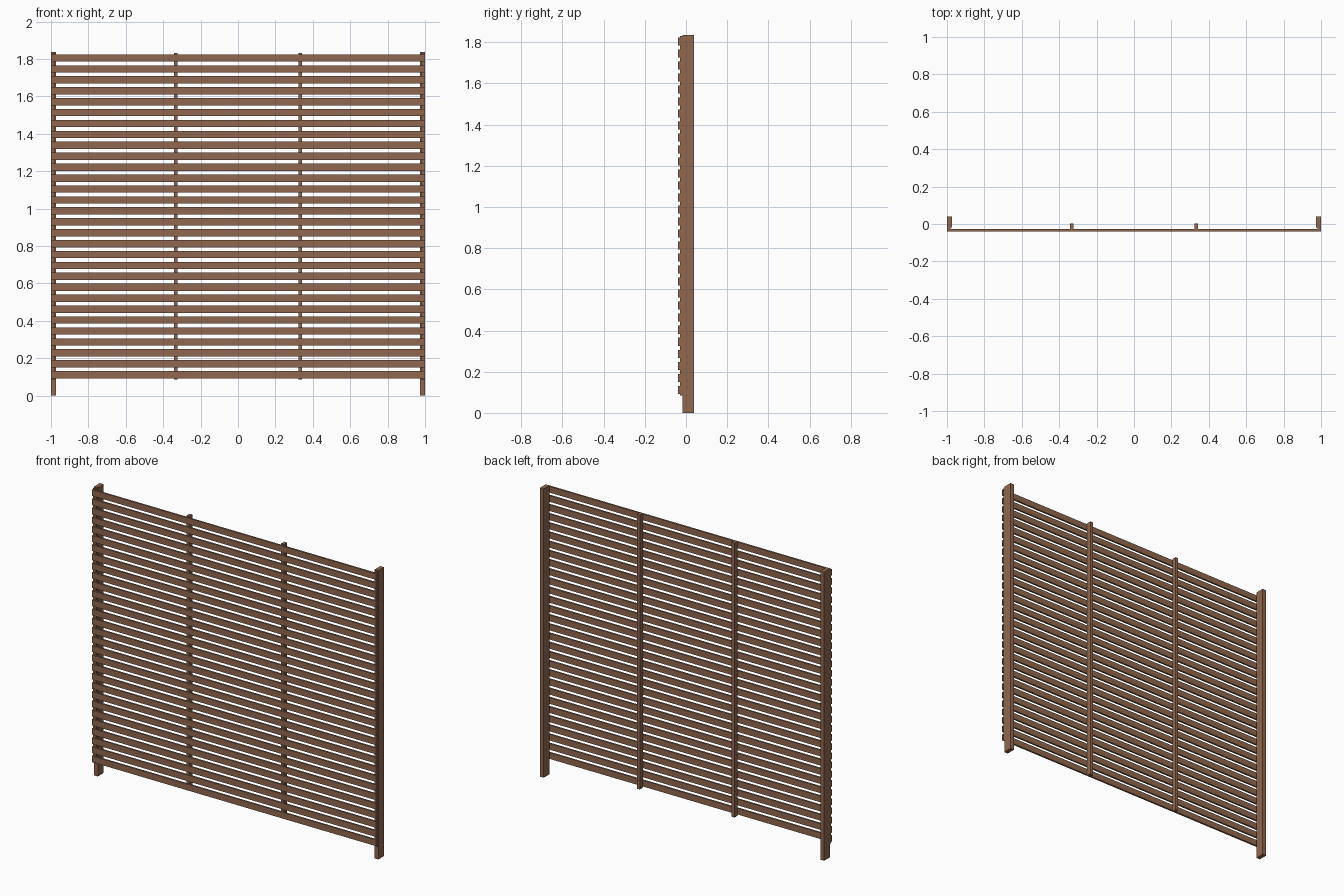
import bpy

cube = bpy.data.objects.get("Cube")
if cube:
    bpy.data.objects.remove(cube, do_unlink=True)

wood = bpy.data.materials.new("brown wood")
wood.use_nodes = True
colour = (0.28, 0.14, 0.08, 1)
wood.diffuse_color = colour
wood.node_tree.nodes["Principled BSDF"].inputs["Base Color"].default_value = colour


def box(name, x, y, z):
    """Add a box from (low, high) ranges along each axis."""
    ranges = (x, y, z)
    bpy.ops.mesh.primitive_cube_add(size=1, location=[(a + b) / 2 for a, b in ranges])
    obj = bpy.context.object
    obj.name = name
    obj.scale = [b - a for a, b in ranges]
    bpy.ops.object.transform_apply(location=False, rotation=False, scale=True)
    obj.data.materials.append(wood)
    return obj


SLAT_COUNT = 30
SLAT_HEIGHT = 0.039
FIRST_Z, LAST_Z = 0.112, 1.805
SLAT_BACK = -0.028
POST_FRONT = -0.018
BATTEN_Z = (0.085, 1.831)

# Horizontal slats across the front
step = (LAST_Z - FIRST_Z) / (SLAT_COUNT - 1)
for i in range(SLAT_COUNT):
    z = FIRST_Z + i * step
    box(f"slat_{i + 1}", (-1, 1), (-0.04, SLAT_BACK),
        (z - SLAT_HEIGHT / 2, z + SLAT_HEIGHT / 2))

for side, name in ((-1, "right"), (1, "left")):
    def span(a, b):
        return tuple(sorted((side * a, side * b)))

    # End post, thin edge batten in front of it, and inner batten
    box(f"{name}_post", span(0.973, 1), (POST_FRONT, 0.04), (0, 1.836))
    box(f"{name}_edge_batten", span(0.98, 0.999), (SLAT_BACK, POST_FRONT), BATTEN_Z)
    box(f"{name}_inner_batten", span(0.323, 0.343), (SLAT_BACK, 0.003), BATTEN_Z)
